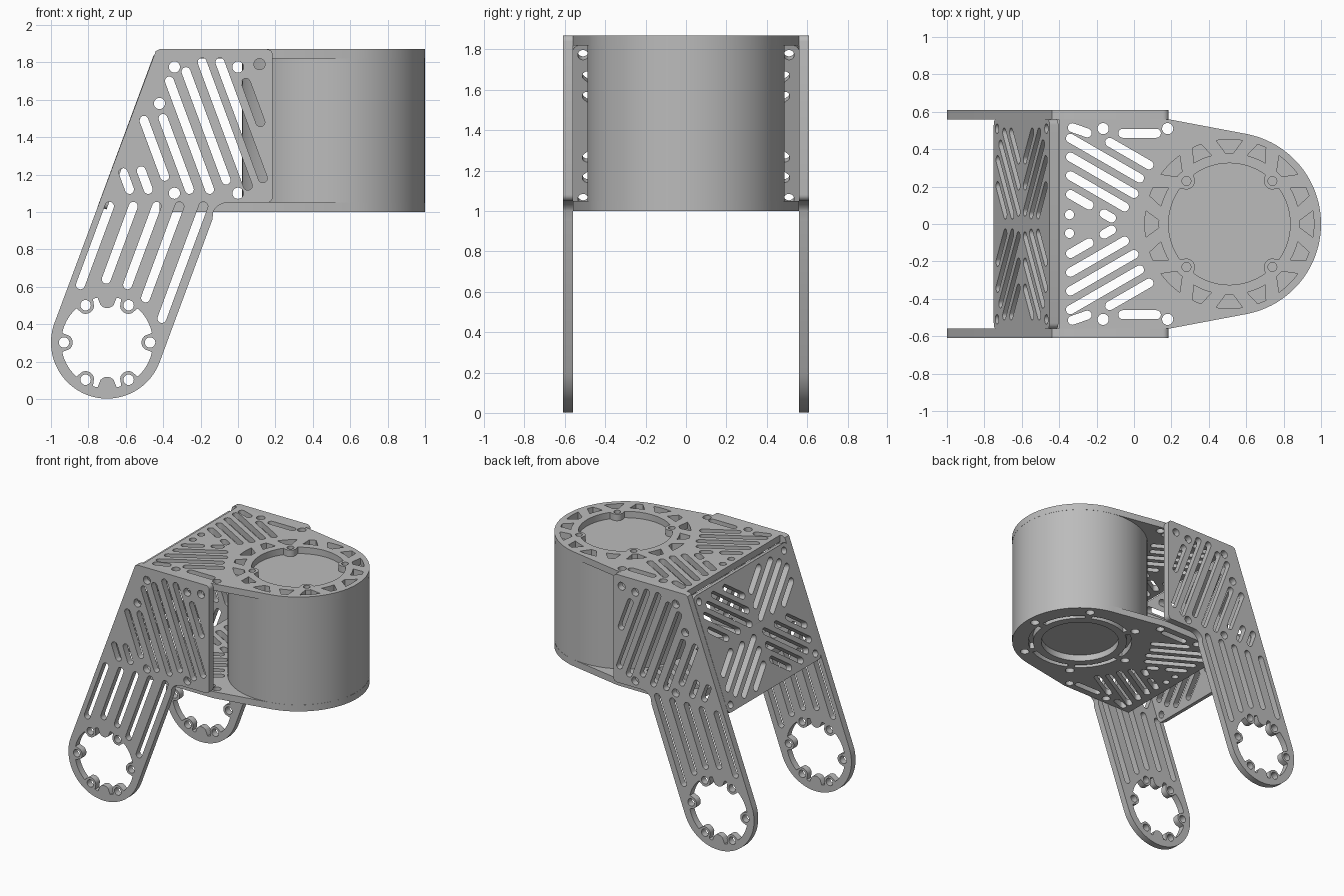
import bpy, bmesh, math
from mathutils import Matrix, Vector

cube = bpy.data.objects.get("Cube")
if cube:
    bpy.data.objects.remove(cube, do_unlink=True)

grey = bpy.data.materials.new("plain grey")
grey.use_nodes = True
colour = (0.5, 0.5, 0.5, 1)
grey.diffuse_color = colour
grey.node_tree.nodes["Principled BSDF"].inputs["Base Color"].default_value = colour

K = 0.37            # sideways lean of the legs per unit of height
LEAN = math.atan(K)
MOTOR = (0.51, 0)
THICK = 0.05


# Outline helpers: each returns a list of 2D points
def arc(c, r, a0, a1, n=8):
    return [(c[0] + r * math.cos(math.radians(a0 + (a1 - a0) * i / n)),
             c[1] + r * math.sin(math.radians(a0 + (a1 - a0) * i / n))) for i in range(n + 1)]


def disc(c, r, n=20):
    return arc(c, r, 0, 360, n)[:-1]


def polar(c, r, a):
    return (c[0] + r * math.cos(math.radians(a)), c[1] + r * math.sin(math.radians(a)))


def slot(p, q, r=0.024):
    a = math.degrees(math.atan2(q[1] - p[1], q[0] - p[0]))
    return arc(p, r, a + 90, a + 270) + arc(q, r, a - 90, a + 90)


def sector(c, r0, r1, a, h0, h1):
    return arc(c, r0, a - h0, a + h0, 5) + arc(c, r1, a + h1, a - h1, 5)


def scalloped(c, r, d, b, angles):
    # round opening with screw bosses reaching into it
    pts = []
    for t in range(0, 360, 2):
        rad = r
        for a in angles:
            s = math.radians(t - a)
            k = b * b - (d * math.sin(s)) ** 2
            if k > 0 and math.cos(s) > 0:
                rad = min(rad, d * math.cos(s) - math.sqrt(k))
        pts.append(polar(c, rad, t))
    return pts


def mirrored(loops):
    return loops + [[(x, -y) for x, y in loop] for loop in loops]


def finish(obj):
    obj.data.materials.clear()
    obj.data.materials.append(grey)
    bpy.ops.object.select_all(action='DESELECT')
    obj.select_set(True)
    bpy.context.view_layer.objects.active = obj
    bpy.ops.object.shade_smooth_by_angle(angle=math.radians(30))


def plate(name, outline, holes, matrix):
    # filled flat outline with holes, given thickness
    cu = bpy.data.curves.new(name, 'CURVE')
    cu.dimensions = '2D'
    cu.fill_mode = 'BOTH'
    cu.extrude = THICK / 2
    for loop in [outline] + holes:
        sp = cu.splines.new('POLY')
        sp.points.add(len(loop) - 1)
        for pt, (x, y) in zip(sp.points, loop):
            pt.co = (x, y, 0, 1)
        sp.use_cyclic_u = True
    tmp = bpy.data.objects.new(name + "_curve", cu)
    bpy.context.collection.objects.link(tmp)
    deps = bpy.context.evaluated_depsgraph_get()
    mesh = bpy.data.meshes.new_from_object(tmp.evaluated_get(deps))
    bpy.data.objects.remove(tmp, do_unlink=True)
    bpy.data.curves.remove(cu)
    bm = bmesh.new()
    bm.from_mesh(mesh)
    bmesh.ops.remove_doubles(bm, verts=bm.verts, dist=0.0002)
    bmesh.ops.recalc_face_normals(bm, faces=bm.faces)
    bm.to_mesh(mesh)
    bm.free()
    mesh.transform(matrix)
    obj = bpy.data.objects.new(name, mesh)
    bpy.context.collection.objects.link(obj)
    finish(obj)


# Side plates with joint ring, leg slots and counter-leaning upper slots
JOINT, R = (-0.70, 0.302), 0.30
deg = math.degrees(LEAN)
ring = arc(JOINT, R, 180 - deg, 360 - deg, 40)
left_x = ring[0][0] + K * (1.87 - ring[0][1])
right_x = ring[-1][0] + K * (0.96 - ring[-1][1])
side = ring + [(right_x, 0.96)] + arc((-0.055, 0.965), 0.085, 155, 90, 6)
side += arc((0.155, 1.08), 0.03, -90, 0, 5) + arc((0.155, 1.84), 0.03, 0, 90, 5)
side += [(left_x + 0.02, 1.87), (left_x, 1.86)]

six = range(0, 360, 60)
side_holes = [scalloped(JOINT, 0.245, 0.23, 0.046, list(six) + [90, 270])]
side_holes += [disc(polar(JOINT, 0.23, a), 0.028) for a in six]
for x, low in ((-0.687, 0.61), (-0.56, 0.64), (-0.435, 0.61), (-0.313, 0.54), (-0.185, 0.43)):
    side_holes.append(slot((x - K * (1.03 - low), low), (x, 1.03)))
for x, low, high in ((-0.58, 1.12, 1.21), (-0.48, 1.12, 1.22), (-0.366, 1.19, 1.49),
                     (-0.26, 1.12, 1.5), (-0.152, 1.12, 1.70), (-0.045, 1.17, 1.75),
                     (0.06, 1.14, 1.8), (0.155, 1.18, 1.8), (0.253, 1.48, 1.69)):
    side_holes.append(slot((x - K * (low - 1.12), low), (x - K * (high - 1.12), high)))
side_holes += [disc(p, 0.03) for p in ((-0.34, 1.775), (-0.42, 1.58), (0, 1.775),
                                       (-0.34, 1.10), (0, 1.10), (0.115, 1.79))]
for name, y in (("front_side_plate", -0.585), ("back_side_plate", 0.585)):
    plate(name, side, side_holes,
          Matrix.Translation((0, y, 0)) @ Matrix.Rotation(math.pi / 2, 4, 'X'))

# Top and bottom plates: round motor end widening to the side plates
half = arc(MOTOR, 0.49, 0, 79, 24) + [(0.185, 0.56)]


def cap_outline(x):
    h = half + [(x, 0.56)]
    return h + [(px, -py) for px, py in reversed(h[1:])]


slope = math.tan(math.radians(30))
vents = []
for y, x0, x1 in ((0.57, -0.13, 0.08), (0.47, -0.34, 0.03), (0.37, -0.34, 0.0),
                  (0.27, -0.34, -0.05), (0.17, -0.34, -0.24), (0.17, -0.16, -0.12)):
    vents.append(slot((x0, y - slope * (x0 + 0.36)), (x1, y - slope * (x1 + 0.36))))
vents += [slot((-0.06, 0.485), (0.12, 0.485)), slot((-0.33, 0.515), (-0.25, 0.487)),
          disc((-0.165, 0.51), 0.03), disc((0.18, 0.51), 0.03), disc((-0.345, 0.05), 0.025)]
vents = mirrored(vents)

corners = (45, 135, 225, 315)
top_holes = vents + [scalloped(MOTOR, 0.325, 0.325, 0.045, corners)]
top_holes += [disc(polar(MOTOR, 0.325, a), 0.024) for a in corners]
for i in range(16):
    inner, outer = ((3, 9), (8, 3))[i % 2]
    top_holes.append(sector(MOTOR, 0.378, 0.452, i * 22.5, inner, outer))
plate("top_plate", cap_outline(-0.40), top_holes, Matrix.Translation((0, 0, 1.845)))

bottom_holes = vents + [disc(MOTOR, 0.28, 48)]
bottom_holes += [sector(MOTOR, 0.34, 0.375, a, 26, 26) for a in range(30, 360, 60)]
bottom_holes += [disc(polar(MOTOR, 0.425, a), 0.032) for a in six]
plate("bottom_plate", cap_outline(-0.42), bottom_holes, Matrix.Translation((0, 0, 1.025)))

# Leaning rear plate with slots running out along both diagonals
W, H = 0.56, 0.43
diag = Vector((W, H)).normalized()
across = Vector((-diag.y, diag.x))
quarter = []
for i in range(-3, 4):
    base = across * i * 0.085
    # clip each slot to the inset quarter rectangle
    t0 = max((0.05 - base.x) / diag.x, (0.05 - base.y) / diag.y)
    t1 = min((W - 0.07 - base.x) / diag.x, (H - 0.06 - base.y) / diag.y)
    if t1 - t0 > 0.04:
        if i == 0:
            t1 -= 0.07
        quarter.append(slot(base + diag * t0, base + diag * t1))
quarter.append(disc((W - 0.05, H - 0.05), 0.026))
quarter = mirrored(quarter)
quarter += [[(-x, y) for x, y in loop] for loop in quarter]
rear = (arc((W - 0.03, H - 0.03), 0.03, 0, 90, 4) + arc((0.03 - W, H - 0.03), 0.03, 90, 180, 4)
        + arc((0.03 - W, 0.03 - H), 0.03, 180, 270, 4) + arc((W - 0.03, 0.03 - H), 0.03, 270, 360, 4))
sin, cos = math.sin(LEAN), math.cos(LEAN)
centre_x = ring[0][0] + K * (1.435 - ring[0][1]) + 0.025 * cos
basis = Matrix(((0, sin, cos, centre_x), (1, 0, 0, 0), (0, cos, -sin, 1.425), (0, 0, 0, 1)))
plate("rear_plate", rear, quarter, basis)

# Motor body between the two caps
bpy.ops.mesh.primitive_cylinder_add(vertices=96, radius=0.489, depth=0.772, location=(0.51, 0, 1.435))
body = bpy.context.object
body.name = "motor_body"
finish(body)
